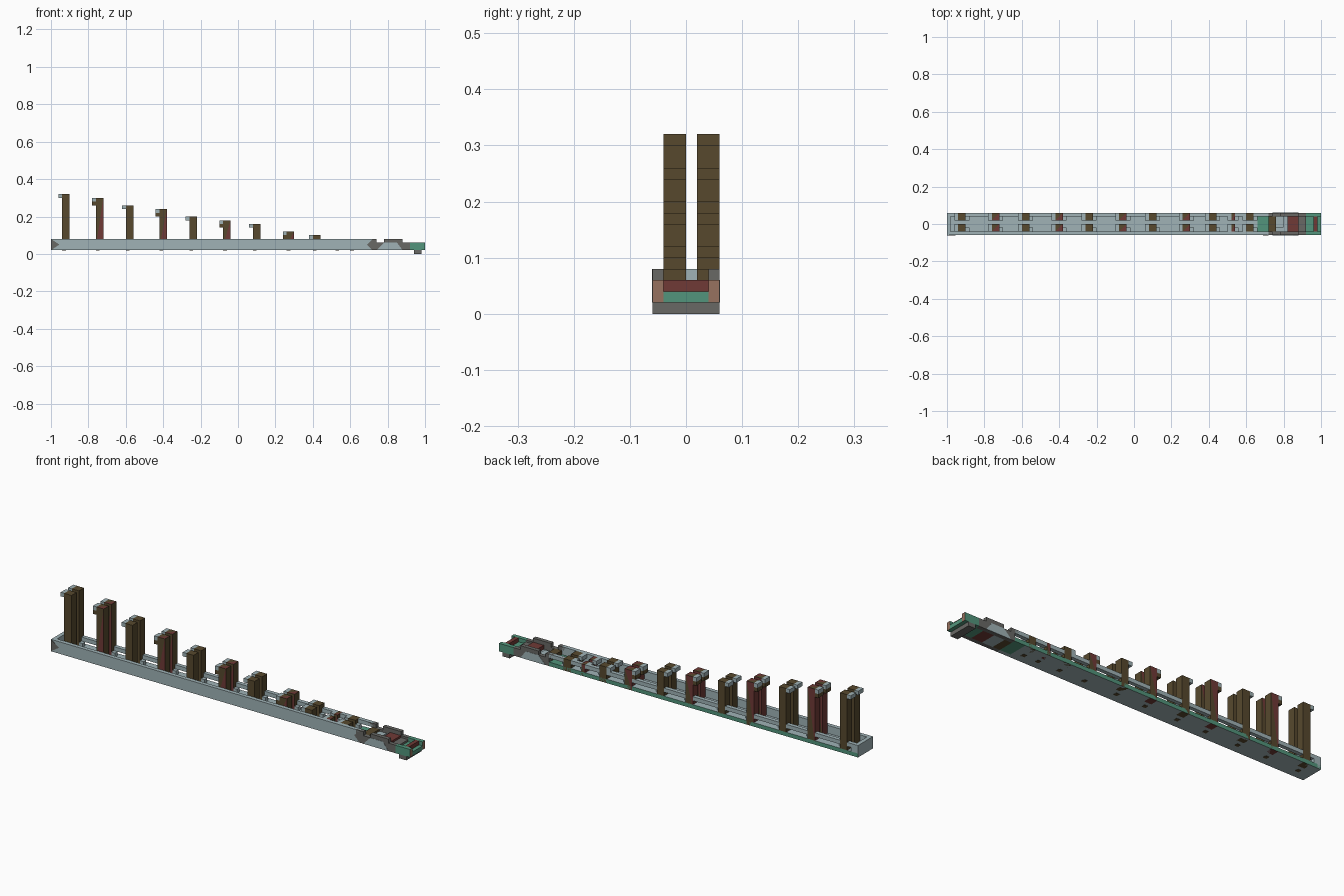
import bpy
import bmesh

cube = bpy.data.objects.get("Cube")
if cube:
    bpy.data.objects.remove(cube, do_unlink=True)


def material(name, r, g, b):
    m = bpy.data.materials.new(name)
    m.diffuse_color = (r, g, b, 1)
    m.use_nodes = True
    m.node_tree.nodes["Principled BSDF"].inputs["Base Color"].default_value = (r, g, b, 1)
    return m


LIGHT = material("pale blue grey", 0.35, 0.45, 0.47)
BROWN = material("dark brown", 0.095, 0.066, 0.027)
RED = material("dark red", 0.16, 0.042, 0.037)
GREEN = material("sea green", 0.085, 0.30, 0.20)
GREY = material("stone grey", 0.14, 0.14, 0.13)
TAN = material("tan", 0.31, 0.17, 0.115)


def finish(name, bm, mats):
    mesh = bpy.data.meshes.new(name)
    for m in mats:
        mesh.materials.append(m)
    bm.to_mesh(mesh)
    bm.free()
    bpy.context.collection.objects.link(bpy.data.objects.new(name, mesh))


def box_mesh(x, y, z):
    bm = bmesh.new()
    bmesh.ops.create_cube(bm, size=1)
    for v in bm.verts:
        for i, (lo, hi) in enumerate((x, y, z)):
            v.co[i] = lo if v.co[i] < 0 else hi
    bm.normal_update()
    return bm


def box(name, x, y, z, mat, side=None, side_mat=None):
    """Box from ranges; faces whose normal follows `side` take side_mat."""
    bm = box_mesh(x, y, z)
    if side:
        axis, sign = side
        for f in bm.faces:
            f.material_index = int(f.normal[axis] * sign > 0.5)
    finish(name, bm, [mat, side_mat] if side else [mat])


def two_tone_post(name, x, y, z):
    """Red post, brown on +x, with diagonally halved front, back and top."""
    bm = box_mesh(x, y, z)
    mid = sum(x) / 2
    for f in list(bm.faces):
        if f.normal.x > 0.5:
            f.material_index = 1
        elif abs(f.normal.x) < 0.5 and f.normal.z > -0.5:
            up = 1 if f.normal.z > 0.5 else 2
            low = min(f.verts, key=lambda v: v.co.x + v.co[up])
            high = max(f.verts, key=lambda v: v.co.x + v.co[up])
            back = f.normal.y > 0.5
            other = bmesh.utils.face_split(f, low, high)[0]
            for half in (f, other):
                right = half.calc_center_median().x > mid
                half.material_index = int(right == back)
    bm.normal_update()
    finish(name, bm, [RED, BROWN])


def plate(name, outline, y, mat):
    """Thin upright panel from an x-z outline, laid on a side wall."""
    bm = bmesh.new()
    face = bm.faces.new([bm.verts.new((px, y - 0.001, pz)) for px, pz in outline])
    ext = bmesh.ops.extrude_face_region(bm, geom=[face])["geom"]
    bmesh.ops.translate(bm, vec=(0, 0.002, 0),
                        verts=[v for v in ext if isinstance(v, bmesh.types.BMVert)])
    bmesh.ops.recalc_face_normals(bm, faces=bm.faces)
    finish(name, bm, [mat])


U = 0.02  # basic block size
FULL = (-0.06, 0.06)
INNER = (-0.04, 0.04)
FRONT = (-0.06, -0.04)
BACK = (0.04, 0.06)

# Trough: floor, front wall and end wall
box("floor", (-1, 0.66), FULL, (U, 2 * U), LIGHT, (1, 1), GREEN)
box("front_wall", (-0.98, 0.72), FRONT, (U, 4 * U), LIGHT)
box("end_wall", (-1, -0.98), FULL, (U, 4 * U), LIGHT)
box("end_corner", (-0.98, -0.96), BACK, (2 * U, 4 * U), LIGHT)

# Paired posts, shrinking along the trough: left edge, top
posts = [(-0.94, 0.32), (-0.76, 0.30), (-0.60, 0.26), (-0.42, 0.24),
         (-0.26, 0.20), (-0.08, 0.18), (0.08, 0.16), (0.26, 0.12),
         (0.40, 0.10), (0.52, 0.08), (0.60, 0.08)]
rail_start = -0.98
for i, (x, top) in enumerate(posts):
    red = i % 2 == 1
    width = U if i == 9 else 2 * U
    for row, ys, base in (("front", (-0.04, 0), 2 * U), ("back", (0.02, 0.06), U)):
        if red:
            two_tone_post(f"{row}_post", (x, x + width), ys, (base, top))
        else:
            box(f"{row}_post", (x, x + width), ys, (base, top), BROWN)
        # Overhanging cap on the short side
        box(f"{row}_post_cap", (x - U, x), ys, (top - U, top), LIGHT)
        if red and top > 0.1:
            box(f"{row}_cap_bracket", (x - U, x), ys, (top - 2 * U, top - U), BROWN)
    # Peg showing under the floor
    box("post_peg", (x, x + U), (-0.02, 0), (U - 0.001, 2 * U), BROWN)
    # Ledges beside each pair
    for ys in ((-0.04, -0.02), (0.02, 0.04)):
        box("post_ledge", (x + width, x + width + U), ys, (2 * U, 3 * U), LIGHT)
    # Back rail runs between neighbouring posts
    box("back_rail", (rail_start, x), BACK, (3 * U, 4 * U), LIGHT)
    rail_start = x + width
box("back_rail", (rail_start, 0.72), BACK, (3 * U, 4 * U), LIGHT)

# Pointed grey ends on the front wall
for tip, end in ((-0.955, -1), (0.69, 0.72)):
    plate("wall_end_point", [(end, U), (tip, 2.5 * U), (end, 4 * U)], -0.06, GREY)

# Head section: floor, side walls and raised bars
box("head_floor_rear", (0.66, 0.72), INNER, (U, 2 * U), GREEN)
box("head_floor_mid", (0.76, 0.82), INNER, (U, 2 * U), LIGHT)
box("head_floor_fore", (0.88, 1.0), INNER, (U, 2 * U), GREEN)
for ys, outer in ((FRONT, -0.06), (BACK, 0.06)):
    box("head_wall", (0.72, 0.92), ys, (U, 3 * U), GREY)
    box("head_wall_tip", (0.92, 1.0), ys, (U, 3 * U), GREEN, (0, 1), TAN)
    box("head_bar", (0.78, 0.88), ys, (3 * U, 4 * U), GREY)
    box("wall_end_block", (0.70, 0.74), ys, (3 * U, 4 * U), GREY)
    plate("head_panel", [(0.74, U), (0.88, U), (0.85, 3 * U), (0.78, 3 * U)], outer, LIGHT)
box("head_floor_edge", (0.66, 0.72), BACK, (U, 2 * U), GREEN)

# Head fittings, the first two passing through the floor
box("brown_seat", (0.72, 0.76), INNER, (U, 3 * U), BROWN)
box("red_block", (0.82, 0.88), INNER, (U, 3 * U), RED)
box("pale_seat", (0.76, 0.80), (-0.02, 0.04), (2 * U, 2.5 * U), LIGHT)
box("grey_step", (0.88, 0.92), INNER, (2 * U, 2.5 * U), GREY)
box("red_crossbar", (0.96, 0.98), INNER, (2 * U, 3 * U), RED)

# Foot under the head
box("foot", (0.94, 0.98), FULL, (0, U), GREY)
